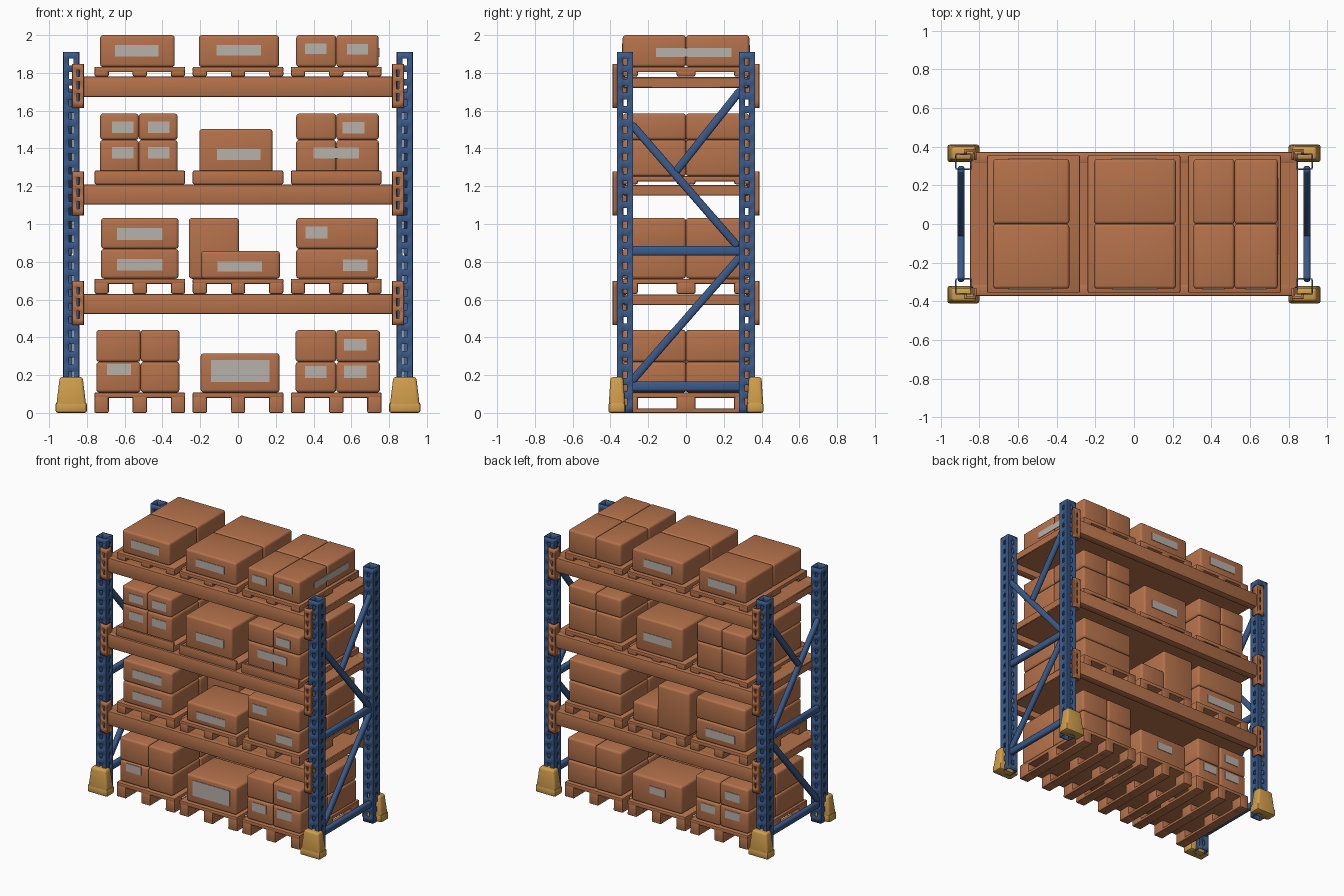
import bpy, bmesh, math
from mathutils import Matrix, Vector

if "Cube" in bpy.data.objects:
    bpy.data.objects.remove(bpy.data.objects["Cube"])


def mat(name, c):
    m = bpy.data.materials.new(name)
    m.diffuse_color = (*c, 1)
    m.use_nodes = True
    m.node_tree.nodes["Principled BSDF"].inputs["Base Color"].default_value = m.diffuse_color
    return m


BROWN = mat("cardboard_brown", (0.46, 0.168, 0.07))
BLUE = mat("steel_blue", (0.042, 0.102, 0.25))
YELLOW = mat("guard_yellow", (0.63, 0.34, 0.07))
GREY = mat("label_grey", (0.48, 0.44, 0.40))


def finish(name, bm, m):
    me = bpy.data.meshes.new(name)
    bm.to_mesh(me)
    bm.free()
    ob = bpy.data.objects.new(name, me)
    bpy.context.collection.objects.link(ob)
    me.materials.append(m)
    return ob


def box(name, lo, hi, m, bevel=0.0, seg=2, rot=0.0, taper=None):
    """Rounded box from lo to hi, optionally tapered at the top and turned about x."""
    lo, hi = Vector(lo), Vector(hi)
    bm = bmesh.new()
    bmesh.ops.create_cube(bm, size=1)
    for v in bm.verts:
        if taper and v.co.z > 0:
            v.co.x *= taper
            v.co.y *= taper
        v.co = Vector(a * b for a, b in zip(v.co, hi - lo))
    if bevel:
        bmesh.ops.bevel(bm, geom=bm.edges[:], offset=bevel, segments=seg,
                        profile=0.5, affect='EDGES')
    bm.transform(Matrix.Translation((lo + hi) / 2) @ Matrix.Rotation(rot, 4, 'X'))
    ob = finish(name, bm, m)
    for p in ob.data.polygons:
        p.use_smooth = bevel > 0
    return ob


def slotted_sheet(name, path, closed, zs, slot_cols, slot_rows, thick, m):
    """Folded sheet metal: a path in plan pulled up through zs, with slots left out."""
    bm = bmesh.new()
    rows = [[bm.verts.new((x, y, z)) for x, y in path] for z in zs]
    n = len(path)
    for r in range(len(zs) - 1):
        for c in range(n if closed else n - 1):
            if c in slot_cols and r in slot_rows:
                continue
            d = (c + 1) % n
            bm.faces.new((rows[r][c], rows[r][d], rows[r + 1][d], rows[r + 1][c]))
    ob = finish(name, bm, m)
    s = ob.modifiers.new("thickness", 'SOLIDIFY')
    s.thickness = thick
    s.offset = 0


LEVELS = (0.63, 1.21, 1.78)
PX, PY, H = 0.883, 0.323, 0.039

# Slotted uprights, foot guards and beam end plates
a = 0.011
ring = [(-H, -H), (-a, -H), (a, -H), (H, -H), (H, -a), (H, a),
        (H, H), (a, H), (-a, H), (-H, H), (-H, a), (-H, -a)]
post_z = [0]
for i in range(26):
    post_z += [0.04 + i * 0.072, 0.076 + i * 0.072]
post_z.append(1.91)
for sx, tx in ((-1, "left"), (1, "right")):
    for sy, ty in ((-1, "front"), (1, "back")):
        tag = f"{ty}_{tx}"
        slotted_sheet("upright_" + tag, [(sx * PX + x, sy * PY + y) for x, y in ring],
                      True, post_z, (1, 4, 7, 10), range(1, 53, 2), 0.008, BLUE)
        cx, cy = sx * PX, sy * 0.366
        box("foot_guard_base_" + tag, (cx - 0.083, cy - 0.045, 0), (cx + 0.083, cy + 0.045, 0.055),
            YELLOW, 0.012)
        box("foot_guard_" + tag, (cx - 0.08, cy - 0.044, 0.03), (cx + 0.08, cy + 0.044, 0.19),
            YELLOW, 0.015, 3, taper=0.76)
        for i, t in enumerate(LEVELS):
            plan = [(0.822, 0.33), (0.822, 0.382), (0.838, 0.382), (0.852, 0.382),
                    (0.872, 0.382), (0.872, 0.366)]
            zs = [t + k for k in (-0.165, -0.13, -0.09, -0.065, -0.025, 0.0, 0.035, 0.068)]
            slotted_sheet(f"beam_end_plate_{i}_{tag}", [(sx * x, sy * y) for x, y in plan],
                          False, zs, (2,), (1, 3, 5), 0.014, BROWN)

# Side frame braces
    x0, x1 = sx * 0.895 - 0.018, sx * 0.895 + 0.018
    for i, (y0, z0, y1, z1) in enumerate(((-0.29, 0.14, 0.29, 0.14), (-0.29, 0.858, 0.29, 0.858),
                                          (-0.29, 0.165, 0.29, 0.83), (0.275, 0.88, -0.29, 1.53),
                                          (-0.055, 1.275, 0.29, 1.71))):
        L = math.hypot(y1 - y0, z1 - z0)
        my, mz = (y0 + y1) / 2, (z0 + z1) / 2
        w = 0.026 if i < 2 else 0.021
        box(f"brace_{i}_{tx}", (x0, my - L / 2, mz - w), (x1, my + L / 2, mz + w),
            BLUE, 0.014, 3, rot=math.atan2(z1 - z0, y1 - y0))

# Shelf beams and deck panels
for i, t in enumerate(LEVELS):
    box(f"shelf_panel_{i}", (-0.85, -0.33, t - 0.06), (0.85, 0.33, t - 0.003), BROWN, 0.004, 1)
    for s, ty in ((-1, "front"), (1, "back")):
        box(f"shelf_beam_{i}_{ty}", (-0.835, s * 0.343 - 0.03, t - 0.107),
            (0.835, s * 0.343 + 0.03, t), BROWN, 0.01)


# Pallets: deck, blocks and runners
def pallet(name, cx, z, h, runners, board):
    D = 0.355
    box(name + "_deck", (cx - 0.24, -D, z + h - 0.028), (cx + 0.24, D, z + h), BROWN, 0.006)
    for i in (-1, 0, 1):
        bx = cx + i * 0.202
        for j in (-1, 0, 1):
            by = j * 0.305
            box(f"{name}_block_{i + 1}{j + 1}", (bx - 0.038, by - 0.05, z),
                (bx + 0.038, by + 0.05, z + h - 0.015), BROWN, 0.01)
        if runners:
            box(f"{name}_runner_{i + 1}", (bx - 0.038, -D, z), (bx + 0.038, D, z + 0.022),
                BROWN, 0.007)
    if board:
        box(name + "_front_board", (cx - 0.24, -D - 0.01, z), (cx + 0.24, -D + 0.01, z + 0.073),
            BROWN, 0.008)


FLOORS = ((0.0, 0.108), (0.63, 0.08), (1.21, 0.043), (1.78, 0.052))
for r, (z, h) in enumerate(FLOORS):
    for c, cx in enumerate((-0.52, 0, 0.52)):
        pallet(f"pallet_{r}_{c}", cx, z, h, r == 0, r == 2)


# Cartons: x limits with splits, z limits with splits, y limits with splits
def cartons(name, xs, zs, ys=(-0.335, 0.0, 0.335)):
    for i in range(len(xs) - 1):
        for j in range(len(ys) - 1):
            for k in range(len(zs) - 1):
                box(f"{name}_{i}{j}{k}", (xs[i], ys[j], zs[k]), (xs[i + 1], ys[j + 1], zs[k + 1]),
                    BROWN, 0.016, 3)


cartons("carton_0_left", (-0.75, -0.515, -0.31), (0.108, 0.27, 0.44))
cartons("carton_0_mid", (-0.198, 0.22), (0.108, 0.315))
cartons("carton_0_right", (0.305, 0.52, 0.752), (0.108, 0.27, 0.438))
cartons("carton_1_left", (-0.725, -0.315), (0.71, 0.868, 1.032))
cartons("carton_1_mid_front", (-0.195, 0.222), (0.71, 0.857), (-0.335, 0.0))
cartons("carton_1_mid_tall", (-0.26, 0.005), (0.71, 1.032), (0.0, 0.335))
cartons("carton_1_mid_back", (0.0, 0.21), (0.71, 0.857), (0.0, 0.335))
cartons("carton_1_right", (0.308, 0.742), (0.71, 0.868, 1.032))
cartons("carton_2_left", (-0.73, -0.525, -0.32), (1.252, 1.445, 1.585))
cartons("carton_2_mid", (-0.205, 0.183), (1.252, 1.503))
cartons("carton_2_right", (0.308, 0.52, 0.746), (1.252, 1.445, 1.585))
cartons("carton_3_left", (-0.73, -0.335), (1.831, 2.0))
cartons("carton_3_mid", (-0.207, 0.217), (1.831, 2.0))
cartons("carton_3_right", (0.308, 0.52, 0.744), (1.831, 2.0))

# Labels: x centre, z centre, width, height
FRONT = ((-0.63, 0.23, 0.125, 0.06), (0.013, 0.222, 0.31, 0.115), (0.62, 0.36, 0.12, 0.06),
         (0.412, 0.216, 0.115, 0.065), (0.62, 0.218, 0.12, 0.065),
         (-0.52, 0.947, 0.24, 0.062), (-0.52, 0.785, 0.24, 0.06), (0.01, 0.775, 0.235, 0.055),
         (0.415, 0.955, 0.115, 0.062), (0.62, 0.782, 0.13, 0.06),
         (-0.61, 1.512, 0.115, 0.06), (-0.42, 1.512, 0.115, 0.06), (-0.61, 1.378, 0.115, 0.06),
         (-0.42, 1.378, 0.115, 0.06), (0.003, 1.368, 0.23, 0.06), (0.612, 1.51, 0.115, 0.06),
         (0.52, 1.376, 0.24, 0.06), (-0.535, 1.918, 0.23, 0.06), (0.003, 1.92, 0.235, 0.055),
         (0.412, 1.928, 0.115, 0.055), (0.632, 1.925, 0.11, 0.055))
BACK = ((0.0, 0.23, 0.13, 0.055), (-0.62, 0.355, 0.12, 0.06), (-0.42, 0.216, 0.115, 0.06),
        (-0.62, 0.216, 0.12, 0.06), (-0.52, 0.785, 0.24, 0.06), (0.0, 1.368, 0.23, 0.06),
        (0.0, 1.918, 0.235, 0.058), (-0.535, 1.918, 0.23, 0.06))
for side, y, rows in (("front", -0.336, FRONT), ("back", 0.336, BACK)):
    for i, (x, z, w, h) in enumerate(rows):
        box(f"label_{side}_{i}", (x - w / 2, y - 0.003, z - h / 2),
            (x + w / 2, y + 0.003, z + h / 2), GREY)
box("label_right_side", (0.742, -0.16, 1.885), (0.748, 0.24, 1.932), GREY)

# Smooth rounded edges, crisp folds
for ob in bpy.data.objects:
    ob.select_set(True)
    bpy.context.view_layer.objects.active = ob
bpy.ops.object.shade_smooth_by_angle(angle=math.radians(40))
